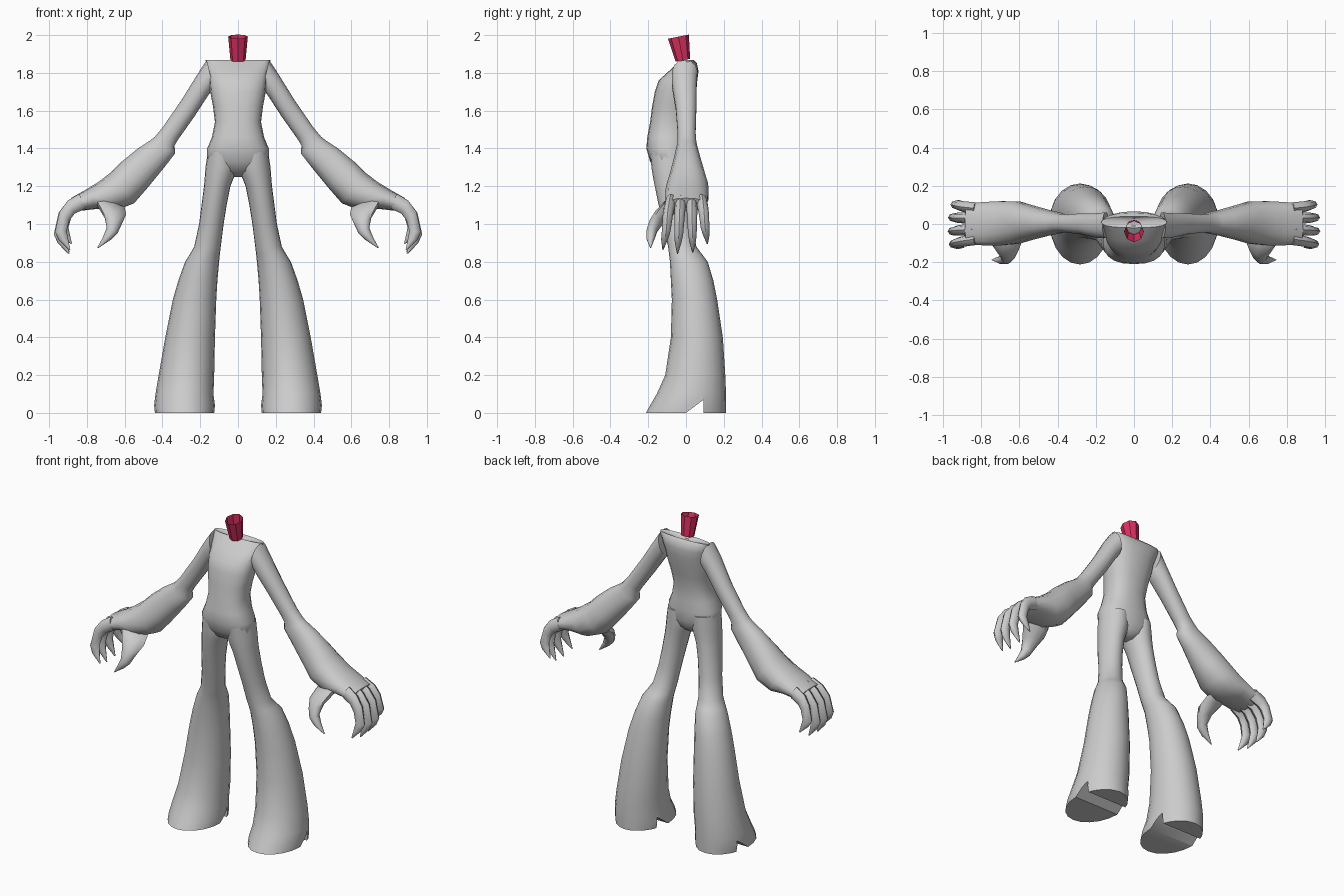
import bpy, bmesh, math
from mathutils import Vector

if "Cube" in bpy.data.objects:
    bpy.data.objects.remove(bpy.data.objects["Cube"])


def material(name, colour):
    m = bpy.data.materials.new(name)
    m.use_nodes = True
    m.diffuse_color = colour
    m.node_tree.nodes["Principled BSDF"].inputs["Base Color"].default_value = colour
    return m


GREY = material("light grey", (0.6, 0.6, 0.6, 1))
RED = material("crimson", (0.72, 0.03, 0.12, 1))


def loft(name, sections, sides=16, side=1, power=2.0, mat=GREY, caps=True, angle=50):
    """Skin rounded rings; each section is (x1, z1, x2, z2, y_front, y_back)."""
    bm = bmesh.new()
    rings = []
    for x1, z1, x2, z2, y1, y2 in sections:
        mid = Vector(((x1 + x2) / 2, (y1 + y2) / 2, (z1 + z2) / 2))
        u = Vector((x1 - x2, 0, z1 - z2)) / 2
        v = Vector((0, (y2 - y1) / 2, 0))
        ring = []
        for i in range(sides):
            a = math.tau * i / sides
            c, s = math.cos(a), math.sin(a)
            c = math.copysign(abs(c) ** (2 / power), c)
            s = math.copysign(abs(s) ** (2 / power), s)
            p = mid + u * c + v * s
            ring.append(bm.verts.new((p.x * side, p.y, p.z)))
        rings.append(ring)
    for r, q in zip(rings, rings[1:]):
        for i in range(sides):
            j = (i + 1) % sides
            bm.faces.new((r[i], r[j], q[j], q[i]))
    if caps:
        bm.faces.new(rings[0])
        bm.faces.new(rings[-1])
    bmesh.ops.recalc_face_normals(bm, faces=bm.faces)
    mesh = bpy.data.meshes.new(name)
    bm.to_mesh(mesh)
    bm.free()
    mesh.materials.append(mat)
    ob = bpy.data.objects.new(name, mesh)
    bpy.context.collection.objects.link(ob)
    smooth(ob, angle)
    return ob


def smooth(ob, angle):
    bpy.ops.object.select_all(action="DESELECT")
    ob.select_set(True)
    bpy.context.view_layer.objects.active = ob
    bpy.ops.object.shade_smooth_by_angle(angle=math.radians(angle))


def level(z, x1, x2, y1, y2):
    """Horizontal section."""
    return (x1, z, x2, z, y1, y2)


# Torso: half width, front and back at each height
torso = [(1.25, .03, -.1, -.03), (1.28, .1, -.16, 0), (1.33, .165, -.19, .015),
         (1.4, .163, -.21, .02), (1.46, .138, -.205, .015), (1.54, .122, -.19, .015),
         (1.62, .132, -.18, .03), (1.7, .147, -.165, .05), (1.76, .152, -.145, .06),
         (1.81, .16, -.09, .066), (1.85, .168, -.045, .058), (1.868, .172, -.02, .04),
         (1.85, .05, -.01, .03)]
loft("torso", [level(z, w, -w, a, b) for z, w, a, b in torso], 20, power=2.4)

# Neck: open tapered tube leaning forward
loft("neck", [(.04, 1.86, -.04, 1.86, -.055, .022), (.052, 1.99, -.052, 1.99, -.095, .015)],
     8, mat=RED, caps=False, angle=20)
for v in bpy.data.objects["neck"].data.vertices:
    v.co.z += v.co.y * .2 + .01

# Trouser leg: height, inner x, outer x, front, back
leg = [(1.38, .01, .16, -.19, .015), (1.3, .004, .172, -.183, .015), (1.25, .02, .176, -.175, .012),
       (1.2, .04, .18, -.165, .012), (1.1, .06, .193, -.145, .018), (1, .076, .206, -.12, .03),
       (.88, .091, .232, -.095, .055), (.84, .096, .255, -.09, .085), (.8, .1, .28, -.085, .115),
       (.7, .109, .316, -.08, .145), (.6, .115, .345, -.075, .165), (.4, .122, .385, -.08, .195),
       (.2, .126, .42, -.11, .208), (.1, .13, .437, -.155, .212), (.04, .122, .444, -.19, .212),
       (0, .126, .44, -.212, .212)]

# Sleeve and palm: upper outline point, lower outline point, front, back
arm = [(.165, 1.868, .13, 1.72, -.075, .062), (.21, 1.8, .165, 1.67, -.075, .058),
       (.3, 1.655, .23, 1.57, -.055, .056), (.4, 1.51, .315, 1.45, -.045, .052),
       (.44, 1.462, .336, 1.415, -.045, .055), (.465, 1.442, .332, 1.375, -.05, .06),
       (.53, 1.4, .39, 1.3, -.062, .075), (.615, 1.33, .48, 1.19, -.085, .1),
       (.67, 1.275, .55, 1.11, -.105, .12), (.74, 1.222, .65, 1.07, -.115, .122),
       (.8, 1.185, .745, 1.08, -.115, .118), (.885, 1.137, .85, 1.068, -.108, .11)]

thumb = [(.78, 1.16, .6, 1.09, -.1, -.01), (.735, 1.08, .592, 1.05, -.165, -.05),
         (.705, 1.03, .615, 1.0, -.195, -.11), (.695, .98, .638, .95, -.21, -.15),
         (.715, .93, .675, .915, -.21, -.165), (.745, .875, .74, .872, -.19, -.185)]

# Finger curl: outer point, inner point, half width
curl = [(.84, 1.16, .81, 1.08, .03), (.9, 1.125, .865, 1.055, .029), (.95, 1.06, .898, 1.01, .027),
        (.975, .945, .912, .95, .023), (.955, .9, .905, .905, .018), (.9, .842, .893, .845, .003)]
# Name, base y, tip y, length
fingers = [("index", -.08, -.122, .93), ("middle", -.027, -.045, 1), ("ring", .03, .036, .98),
           ("little", .083, .113, .82)]


def cut_heel(ob):
    """Triangular notch between sole and heel."""
    bm = bmesh.new()
    profile = [(0, 0), (.093, .07), (.093, -.05), (-.06, -.05)]
    face = bm.faces.new([bm.verts.new((-1, y, z)) for y, z in profile])
    out = bmesh.ops.extrude_face_region(bm, geom=[face])
    moved = [g for g in out["geom"] if isinstance(g, bmesh.types.BMVert)]
    bmesh.ops.translate(bm, verts=moved, vec=(2, 0, 0))
    bmesh.ops.recalc_face_normals(bm, faces=bm.faces)
    mesh = bpy.data.meshes.new("heel_cutter")
    bm.to_mesh(mesh)
    bm.free()
    cutter = bpy.data.objects.new("heel_cutter", mesh)
    cutter.hide_render = True
    bpy.context.collection.objects.link(cutter)
    mod = ob.modifiers.new("heel_notch", "BOOLEAN")
    mod.operation = "DIFFERENCE"
    mod.solver = "EXACT"
    mod.object = cutter
    bpy.context.view_layer.objects.active = ob
    bpy.ops.object.modifier_apply(modifier=mod.name)
    bpy.data.objects.remove(cutter)
    smooth(ob, 40)


# Limbs on both sides
for tag, s in (("left", 1), ("right", -1)):
    cut_heel(loft(tag + "_leg", [level(*r) for r in leg], 20, s))
    loft(tag + "_arm", arm, 14, s, power=2.2)
    loft(tag + "_thumb", thumb, 10, s)
    for name, base, tip, size in fingers:
        rings = []
        for i, (x1, z1, x2, z2, w) in enumerate(curl):
            y = base + (tip - base) * i / (len(curl) - 1)
            k = 1.13 - (1.13 - z1) * size if i > 1 else z1
            q = 1.13 - (1.13 - z2) * size if i > 1 else z2
            dx = (size - 1) * .08 if i > 1 else 0
            rings.append((x1 + dx, k, x2 + dx, q, y - w, y + w))
        loft(f"{tag}_{name}_finger", rings, 8, s)
